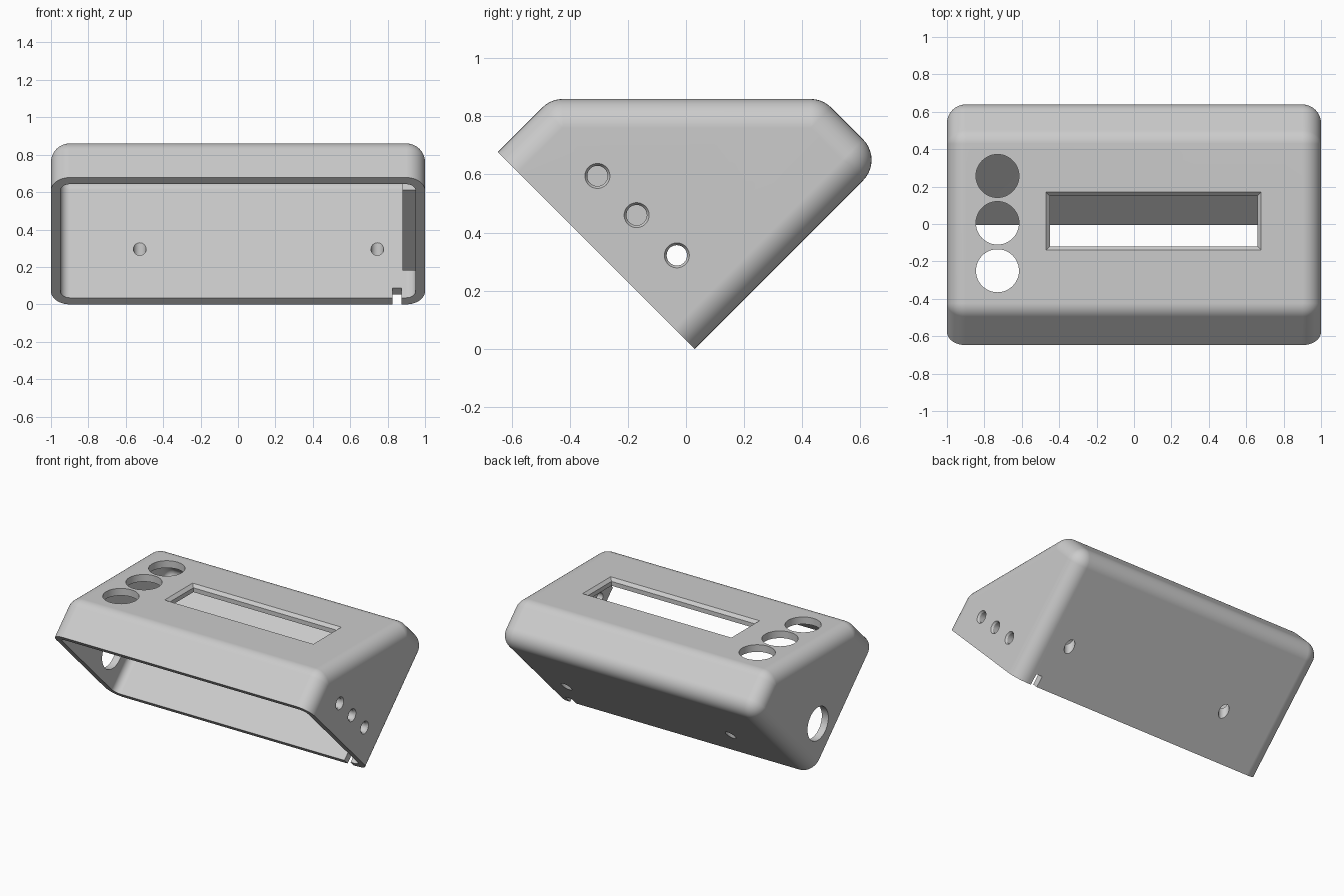
import bpy, bmesh, math
from mathutils import Matrix, Vector

cube = bpy.data.objects.get("Cube")
if cube:
    bpy.data.objects.remove(cube, do_unlink=True)

grey = bpy.data.materials.new("matte_grey")
grey.use_nodes = True
grey.diffuse_color = (0.6, 0.6, 0.6, 1)
grey.node_tree.nodes["Principled BSDF"].inputs["Base Color"].default_value = (0.6, 0.6, 0.6, 1)

RIM = 0.03       # open face lies on y + z = RIM
WALL = 0.05
R = 0.1          # outer edge radius
# Edge-rounding centres (y, z); the last two run out past the open face
CORNERS = [(0.539, 0.65), (0.429, 0.76), (-0.424, 0.76), (-0.974, 0.21), (-0.361, -0.25)]


def to_object(name, bm):
    bmesh.ops.recalc_face_normals(bm, faces=bm.faces[:])
    mesh = bpy.data.meshes.new(name)
    bm.to_mesh(mesh)
    bm.free()
    mesh.materials.append(grey)
    obj = bpy.data.objects.new(name, mesh)
    bpy.context.collection.objects.link(obj)
    return obj


def rounded_body(name, radius, cut=False):
    """Hull of spheres at the profile corners, optionally cut at the open face."""
    bm = bmesh.new()
    for side in (-1, 1):
        for y, z in CORNERS:
            m = Matrix.Translation((side * (1 - R), y, z)) @ Matrix.Rotation(math.pi / 2, 4, 'Y')
            bmesh.ops.create_uvsphere(bm, u_segments=40, v_segments=20, radius=radius, matrix=m)
    hull = bmesh.ops.convex_hull(bm, input=bm.verts[:])
    junk = {e for key in ("geom_interior", "geom_unused") for e in hull[key]
            if isinstance(e, bmesh.types.BMVert)}
    bmesh.ops.delete(bm, geom=list(junk), context='VERTS')
    bmesh.ops.dissolve_limit(bm, angle_limit=0.005, verts=bm.verts[:], edges=bm.edges[:])
    if cut:
        bmesh.ops.bisect_plane(bm, geom=bm.verts[:] + bm.edges[:] + bm.faces[:],
                               plane_co=(0, 0, RIM), plane_no=(0, -1, -1), clear_outer=True)
        bmesh.ops.holes_fill(bm, edges=[e for e in bm.edges if e.is_boundary])
    return to_object(name, bm)


def box(name, centre, size, tilt=0, flare=0):
    """Box turned about x; flare widens its top face on every side."""
    bm = bmesh.new()
    bmesh.ops.create_cube(bm, size=1)
    for v in bm.verts:
        grow = flare if v.co.z > 0 else 0
        v.co = Vector((v.co.x * (size[0] + 2 * grow), v.co.y * (size[1] + 2 * grow), v.co.z * size[2]))
    bm.transform(Matrix.Translation(centre) @ Matrix.Rotation(tilt, 4, 'X'))
    return to_object(name, bm)


def drill(name, centre, radius, depth, axis='Z', radius2=None):
    bm = bmesh.new()
    turn = Matrix.Rotation(math.pi / 2, 4, 'Y') if axis == 'X' else Matrix()
    bmesh.ops.create_cone(bm, cap_ends=True, segments=48, radius1=radius,
                          radius2=radius2 or radius, depth=depth,
                          matrix=Matrix.Translation(centre) @ turn)
    return to_object(name, bm)


def combine(target, tool, operation='DIFFERENCE'):
    tool.hide_render = True
    mod = target.modifiers.new(tool.name, 'BOOLEAN')
    mod.operation, mod.solver, mod.object = operation, 'EXACT', tool
    bpy.context.view_layer.objects.active = target
    bpy.ops.object.modifier_apply(modifier=mod.name)
    bpy.data.objects.remove(tool, do_unlink=True)


def slanted(x, s, d):
    """Point from distance sums: s = y + z (into the case), d = z - y (along the rim)."""
    return Vector((x, (s - d) / 2, (s + d) / 2))


# Hollow case
case = rounded_body("case_shell", R, cut=True)
combine(case, rounded_body("cavity", R - WALL))

# Thick pad inside the left wall around the small side holes
combine(case, box("side_pad", slanted(0.925, 0.29, 0.63), (0.09, 0.61, 0.18), -math.pi / 4), 'UNION')

# Display window with chamfered edge
window = (0.105, 0.015)
combine(case, box("window", (*window, 0.82), (1.11, 0.27, 0.2)))
combine(case, box("window_chamfer", (*window, 0.855), (1.11, 0.27, 0.03), flare=0.03))

# Button holes in the top
for y in (0.257, 0.005, -0.25):
    combine(case, drill("button_hole", (-0.73, y, 0.84), 0.115, 0.2))

# Small holes with softened edges in the left wall
for d in (0.90, 0.63, 0.353):
    combine(case, drill("side_hole", slanted(0.95, 0.29, d), 0.035, 0.3, 'X'))
    combine(case, drill("side_hole_edge", slanted(1.0, 0.29, d), 0.035, 0.024, 'X', 0.051))

# Large round hole in the right wall
combine(case, drill("large_hole", slanted(-0.97, 0.297, 0.353), 0.115, 0.2, 'X'))

# Vertical screw holes through the sloped back
for x in (-0.525, 0.745):
    combine(case, drill("screw_hole", (x, 0.255, 0.26), 0.034, 0.24))

# Cable notch in the lower rim
combine(case, box("cable_notch", slanted(0.85, RIM, 0), (0.048, 0.3, 0.15), -math.pi / 4))

# Smooth rounded edges, flat panels
bpy.ops.object.select_all(action='DESELECT')
case.select_set(True)
bpy.context.view_layer.objects.active = case
bpy.ops.object.shade_smooth_by_angle(angle=math.radians(30))
weighted = case.modifiers.new("panel_normals", 'WEIGHTED_NORMAL')
weighted.keep_sharp = True
